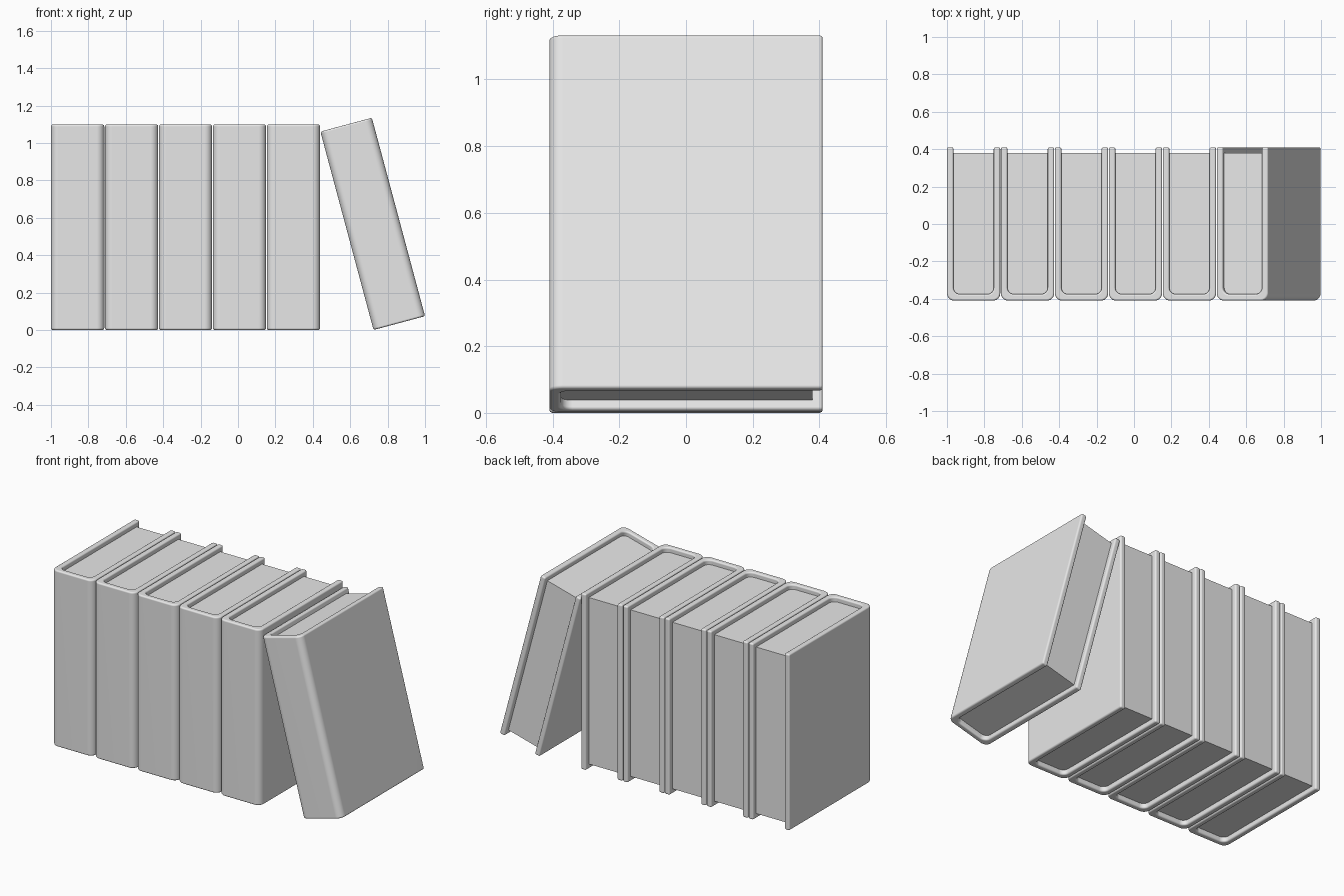
import bpy, bmesh, math
from mathutils import Matrix

cube = bpy.data.objects.get("Cube")
if cube:
    bpy.data.objects.remove(cube, do_unlink=True)

# Book dimensions
WIDTH, DEPTH, HEIGHT = 0.285, 0.82, 1.098
BOARD = 0.035          # cover thickness
PAGE_INSET = 0.03      # pages sit back from the cover edges
PITCH = 0.2885
LEAN = math.radians(15)

grey = bpy.data.materials.new("plain grey")
grey.use_nodes = True
grey.diffuse_color = (0.8, 0.8, 0.8, 1)
grey.node_tree.nodes["Principled BSDF"].inputs["Base Color"].default_value = (0.8, 0.8, 0.8, 1)


def u_path(half, front, back, radius, steps=6):
    """U-shaped outline, open at the back, with rounded front corners."""
    pts = [(-half, back)]
    for side, start in ((-1, math.pi), (1, 1.5 * math.pi)):
        for i in range(steps + 1):
            a = start + i / steps * math.pi / 2
            pts.append((side * (half - radius) + radius * math.cos(a),
                        front + radius + radius * math.sin(a)))
    return pts + [(half, back)]


def prism(name, outline, z0, z1, matrix, bevel=0.0):
    """Extrude an outline upward, soften its corners and place it."""
    bm = bmesh.new()
    face = bm.faces.new([bm.verts.new((x, y, z0)) for x, y in outline])
    top = bmesh.ops.extrude_face_region(bm, geom=[face])["geom"]
    bmesh.ops.translate(bm, vec=(0, 0, z1 - z0),
                        verts=[g for g in top if isinstance(g, bmesh.types.BMVert)])
    bmesh.ops.recalc_face_normals(bm, faces=bm.faces[:])
    if bevel:
        sharp = [e for e in bm.edges if e.calc_face_angle(0) > math.radians(40)]
        bmesh.ops.bevel(bm, geom=sharp, offset=bevel, segments=4,
                        profile=0.5, affect='EDGES', clamp_overlap=True)
    mesh = bpy.data.meshes.new(name)
    bm.to_mesh(mesh)
    bm.free()
    mesh.materials.append(grey)
    obj = bpy.data.objects.new(name, mesh)
    bpy.context.collection.objects.link(obj)
    obj.matrix_world = matrix
    bpy.ops.object.select_all(action='DESELECT')
    obj.select_set(True)
    bpy.context.view_layer.objects.active = obj
    bpy.ops.object.shade_smooth_by_angle(angle=math.radians(35))
    normals = obj.modifiers.new("flat panels", 'WEIGHTED_NORMAL')
    normals.keep_sharp = True
    return obj


def book(label, matrix):
    half, front, back = WIDTH / 2, -DEPTH / 2, DEPTH / 2
    # Wrapped cover: two boards and a rounded spine
    outer = u_path(half, front, back, 0.04)
    inner = u_path(half - BOARD, front + BOARD, back, 0.035)
    prism(label + "_cover", outer + inner[::-1], 0, HEIGHT, matrix, 0.01)
    # Page block, tucked slightly into the cover
    pages = u_path(half - BOARD + 0.002, front + BOARD - 0.002, back - PAGE_INSET, 0.035)
    prism(label + "_pages", pages, PAGE_INSET, HEIGHT - PAGE_INSET, matrix)


# Upright row
for i in range(5):
    book(f"upright_book_{i + 1}", Matrix.Translation((-1 + WIDTH / 2 + i * PITCH, 0, 0)))

# Last book leaning on the row
pivot_x = 1 - WIDTH * math.cos(LEAN)
book("leaning_book", Matrix.Translation((pivot_x, 0, 0))
     @ Matrix.Rotation(-LEAN, 4, 'Y') @ Matrix.Translation((WIDTH / 2, 0, 0)))
